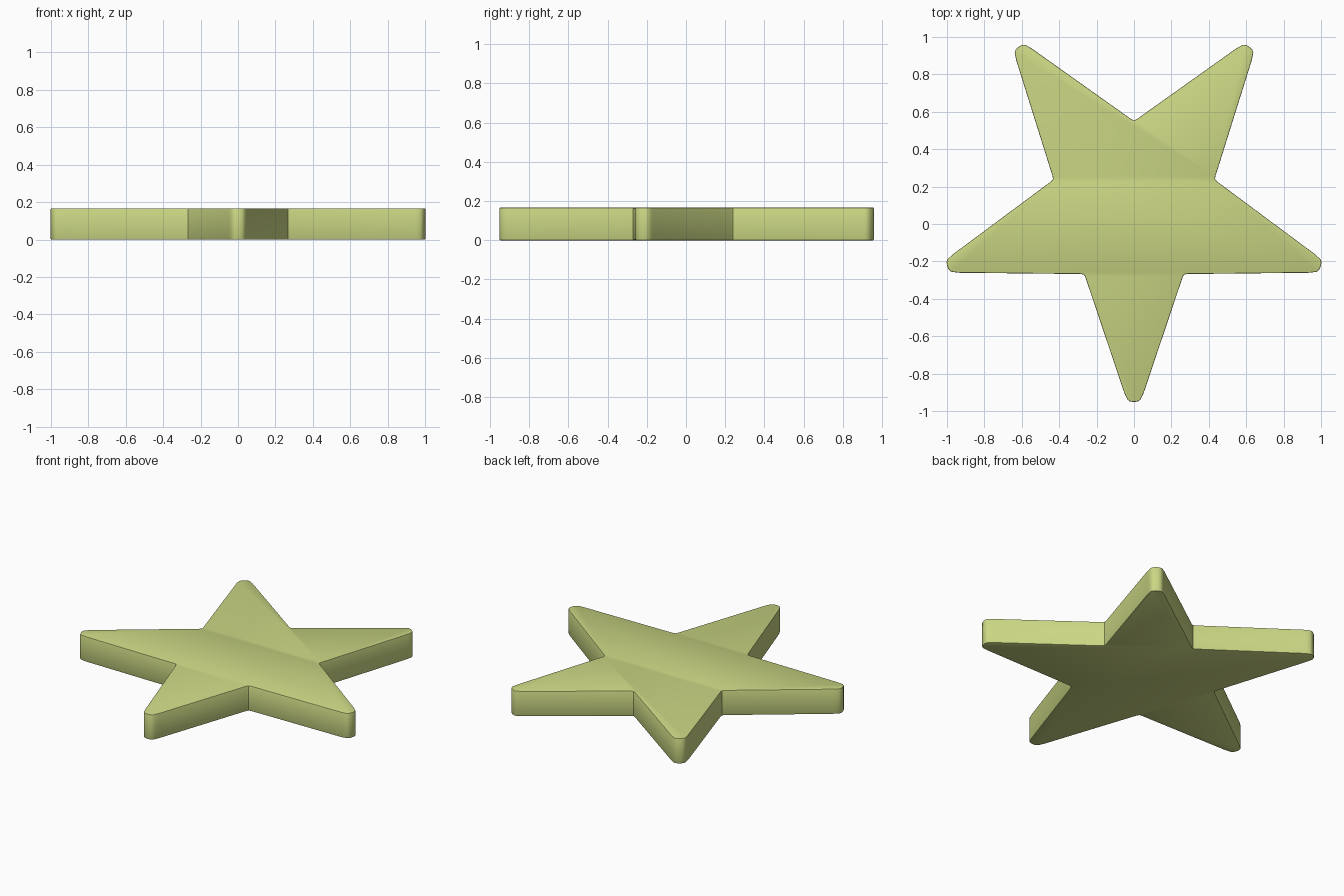
import bpy, bmesh, math

if "Cube" in bpy.data.objects:
    bpy.data.objects.remove(bpy.data.objects["Cube"])

CY = 0.098      # centre of the star in y
H = 0.167       # thickness
R_IN = 0.452    # inner corner radius
R_OUT = 1.155   # where the straight flanks would meet

# Flank of one arm: half width at a given distance along the arm axis
A_IN = R_IN * math.cos(math.radians(36))
W_IN = R_IN * math.sin(math.radians(36))


def flank(a):
    return W_IN * (R_OUT - a) / (R_OUT - A_IN)


# Half profile of an arm (along, sideways): softened inner corner, blunt rounded tip
half = [(A_IN + 0.016, flank(A_IN + 0.016)), (1.0, flank(1.0)),
        (1.02, 0.043), (1.037, 0.035), (1.046, 0.023), (1.049, 0.008)]
arm = [(a, -w) for a, w in half] + [(a, w) for a, w in reversed(half)]

# Star outline: five arms plus a softened valley point between each pair
outline = []
for i in range(5):
    t = math.radians(-90 + 72 * i)
    c, s = math.cos(t), math.sin(t)
    outline += [(a * c - w * s, CY + a * s + w * c) for a, w in arm]
    v = t + math.radians(36)
    outline.append(((R_IN + 0.004) * math.cos(v), CY + (R_IN + 0.004) * math.sin(v)))

# Extrude the outline
bm = bmesh.new()
face = bm.faces.new([bm.verts.new((x, y, 0)) for x, y in outline])
ext = bmesh.ops.extrude_face_region(bm, geom=[face])
for g in ext["geom"]:
    if isinstance(g, bmesh.types.BMVert):
        g.co.z = H
bmesh.ops.recalc_face_normals(bm, faces=bm.faces)

# Fine bevel around the top and bottom rims
rims = [e for e in bm.edges if abs(e.verts[0].co.z - e.verts[1].co.z) < 1e-5]
bmesh.ops.bevel(bm, geom=rims, offset=0.005, segments=2, profile=0.5, affect='EDGES')

mesh = bpy.data.meshes.new("star")
bm.to_mesh(mesh)
bm.free()
star = bpy.data.objects.new("star", mesh)
bpy.context.collection.objects.link(star)

# Pale yellow-green finish
mat = bpy.data.materials.new("pale_green")
mat.diffuse_color = (0.60, 0.68, 0.23, 1)
mat.use_nodes = True
mat.node_tree.nodes["Principled BSDF"].inputs["Base Color"].default_value = mat.diffuse_color
mesh.materials.append(mat)

bpy.context.view_layer.objects.active = star
star.select_set(True)
bpy.ops.object.shade_smooth_by_angle(angle=math.radians(35))
